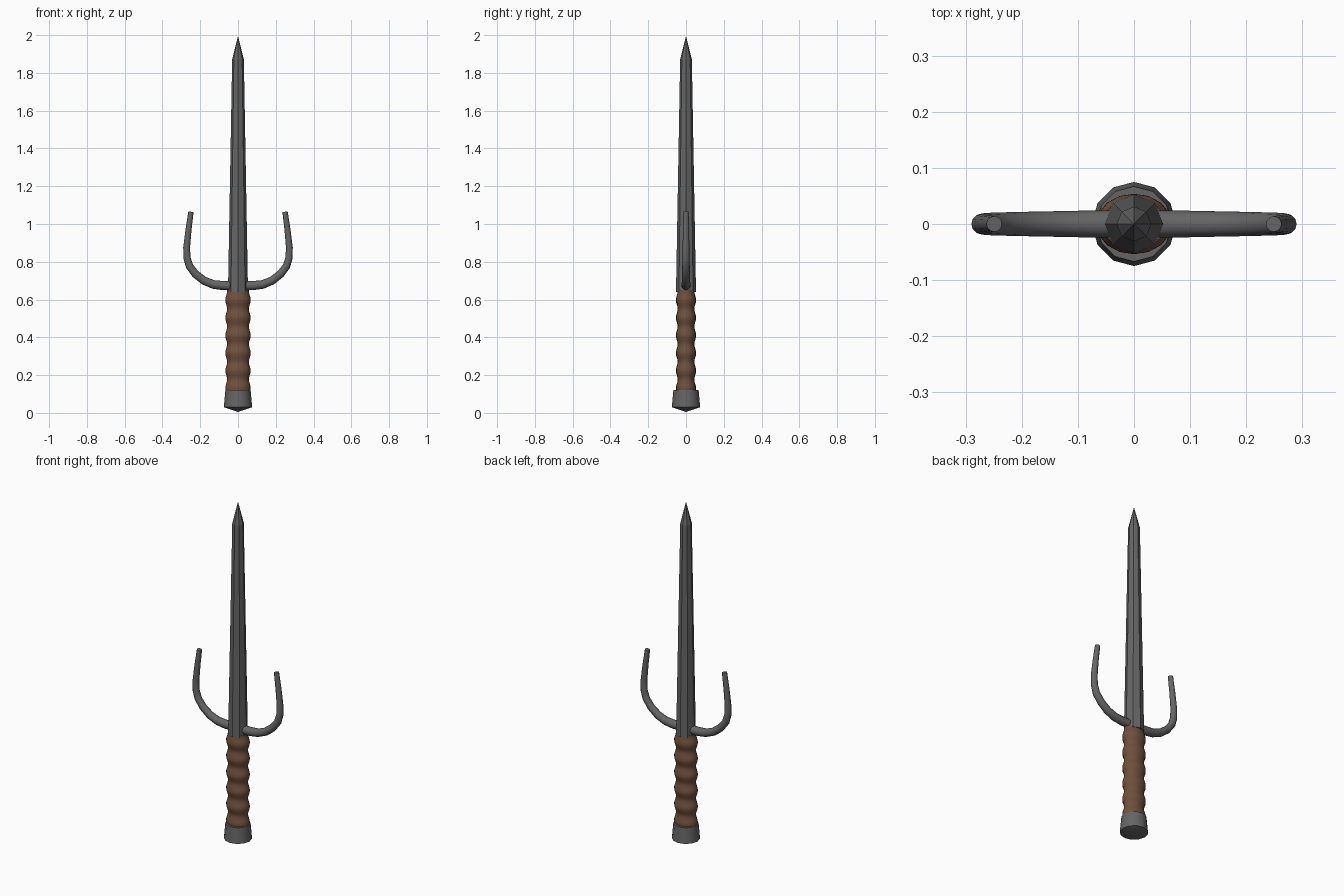
import bpy, bmesh, math
from mathutils import Vector

if "Cube" in bpy.data.objects:
    bpy.data.objects.remove(bpy.data.objects["Cube"])


def loft(name, rings, sides, smooth=None, mat=None):
    """Skin rings of (x, z, rx, ry, angle); angle is the path direction in the xz plane."""
    bm = bmesh.new()
    loops = []
    for x, z, rx, ry, ang in rings:
        side = Vector((math.sin(ang), 0, -math.cos(ang)))
        loop = []
        for i in range(sides):
            a = 2 * math.pi * i / sides
            loop.append(bm.verts.new(Vector((x, 0, z)) + side * rx * math.cos(a)
                                     + Vector((0, ry * math.sin(a), 0))))
        loops.append(loop)
    for a, b in zip(loops, loops[1:]):
        for i in range(sides):
            j = (i + 1) % sides
            bm.faces.new((a[i], a[j], b[j], b[i]))
    bm.faces.new(loops[0][::-1])
    bm.faces.new(loops[-1])
    bmesh.ops.remove_doubles(bm, verts=bm.verts, dist=1e-5)
    bmesh.ops.recalc_face_normals(bm, faces=bm.faces)
    mesh = bpy.data.meshes.new(name)
    bm.to_mesh(mesh)
    bm.free()
    ob = bpy.data.objects.new(name, mesh)
    bpy.context.collection.objects.link(ob)
    if mat:
        mesh.materials.append(mat)
    if smooth:
        bpy.ops.object.select_all(action='DESELECT')
        bpy.context.view_layer.objects.active = ob
        ob.select_set(True)
        bpy.ops.object.shade_smooth_by_angle(angle=math.radians(smooth))
    return ob


UP = math.pi / 2
leather = bpy.data.materials.new("leather")
leather.diffuse_color = (0.16, 0.08, 0.045, 1)
leather.use_nodes = True
leather.node_tree.nodes["Principled BSDF"].inputs["Base Color"].default_value = leather.diffuse_color
steel = bpy.data.materials.new("steel")
steel.diffuse_color = (0.13, 0.13, 0.13, 1)
steel.use_nodes = True
steel.node_tree.nodes["Principled BSDF"].inputs["Base Color"].default_value = steel.diffuse_color

# Pommel: flared cap with a shallow pointed end
loft("pommel", [(0, z, r, r, UP) for z, r in
                ((0.005, 0.0), (0.03, 0.075), (0.12, 0.067), (0.12, 0.05))], 12, 35, steel)

# Grip: oval handle with rounded ridges
rings = []
n = 46
for k in range(n + 1):
    z = 0.115 + 0.535 * k / n
    r = 0.0625 + 0.005 * math.cos(2 * math.pi * (z - 0.13) / 0.0935)
    rings.append((0, z, r, r - 0.0135, UP))
loft("grip", rings, 16, 50, leather)

# Blade: tapered octagonal bar with a pointed tip
loft("blade", [(0, z, r, r, UP) for z, r in
               ((0.64, 0.053), (1.87, 0.031), (1.995, 0.0))], 8, None, steel)

# Side prongs: tapered hooks, one mirrored to the other side
path = [(0.0, 0.674, 0.025), (0.08, 0.674, 0.024), (0.13, 0.68, 0.023),
        (0.18, 0.7, 0.022), (0.225, 0.735, 0.021), (0.257, 0.777, 0.02),
        (0.27, 0.82, 0.019), (0.272, 0.875, 0.018), (0.262, 0.97, 0.016),
        (0.249, 1.065, 0.014)]
for label, s in (("right", 1), ("left", -1)):
    rings = []
    for i, (x, z, r) in enumerate(path):
        p, q = path[max(i - 1, 0)], path[min(i + 1, len(path) - 1)]
        rings.append((s * x, z, r, r, math.atan2(q[1] - p[1], s * (q[0] - p[0]))))
    loft("prong_" + label, rings, 12, 40, steel)
